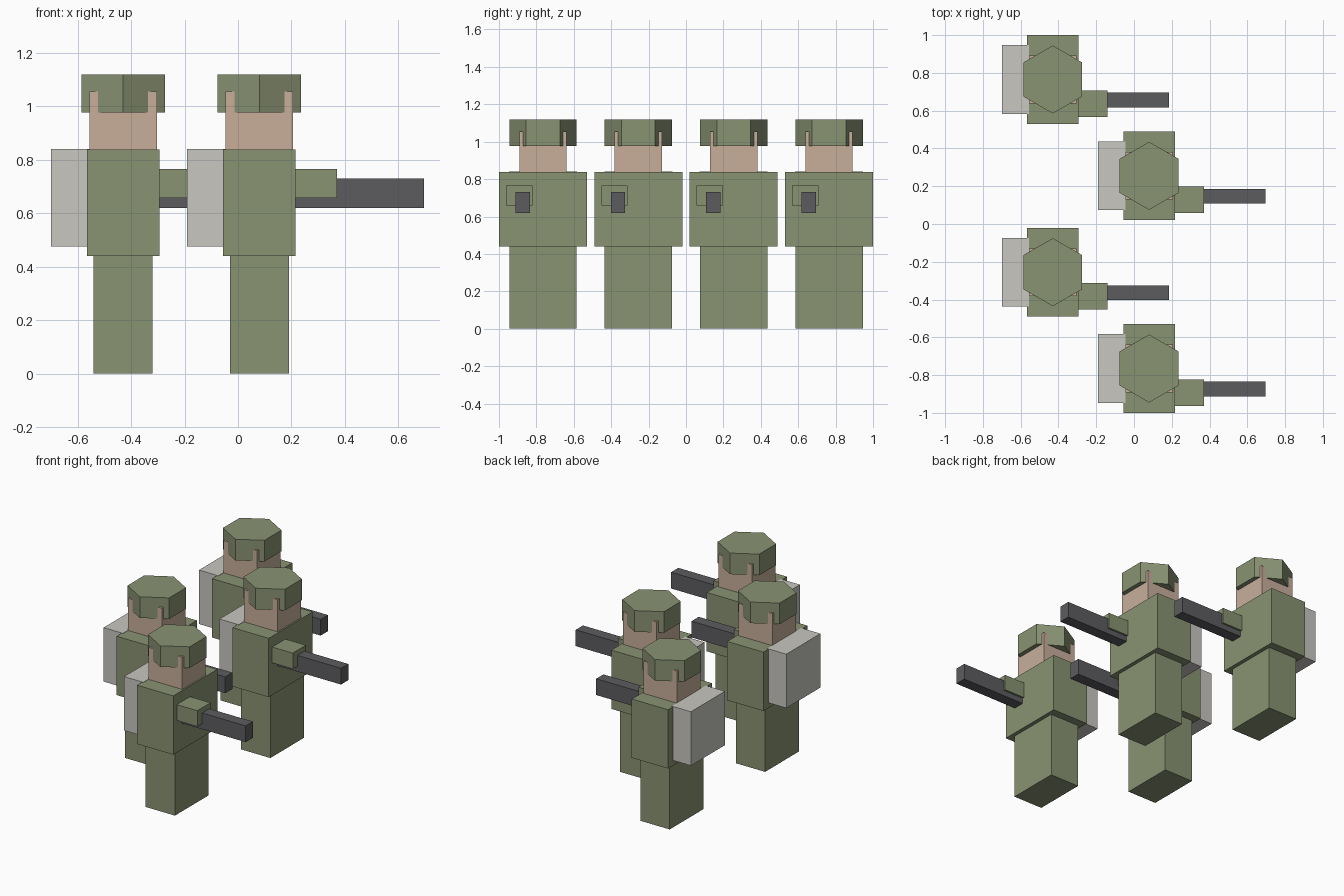
import bpy
import math

cube = bpy.data.objects.get("Cube")
if cube:
    bpy.data.objects.remove(cube, do_unlink=True)


def material(name, rgb):
    mat = bpy.data.materials.new(name)
    mat.use_nodes = True
    color = (*rgb, 1.0)
    mat.diffuse_color = color
    bsdf = next(n for n in mat.node_tree.nodes if n.type == "BSDF_PRINCIPLED")
    bsdf.inputs["Base Color"].default_value = color
    return mat


OLIVE = material("olive cloth", (0.25, 0.29, 0.17))
SKIN = material("skin", (0.58, 0.43, 0.33))
GREY = material("light grey canvas", (0.58, 0.57, 0.53))
DARK = material("dark metal", (0.107, 0.107, 0.115))


def box(name, mat, origin, xs, ys, zs):
    """Box spanning the given ranges, relative to the figure's origin."""
    spans = (xs, ys, zs)
    bpy.ops.mesh.primitive_cube_add(
        size=1, location=[o + sum(s) / 2 for o, s in zip(origin, spans)])
    obj = bpy.context.object
    obj.name = name
    obj.scale = [s[1] - s[0] for s in spans]
    bpy.ops.object.transform_apply(location=False, rotation=False, scale=True)
    obj.data.materials.append(mat)


def helmet(name, origin, radius, bottom, top):
    """Hexagonal helmet with one point towards the side."""
    x, y, z = origin
    bpy.ops.mesh.primitive_cylinder_add(
        vertices=6, radius=radius, depth=top - bottom,
        location=(x, y, z + (bottom + top) / 2))
    obj = bpy.context.object
    obj.name = name
    # Make sure a corner lies on the y axis
    first = obj.data.vertices[0].co
    obj.rotation_euler.z = math.pi / 2 - math.atan2(first.y, first.x)
    obj.data.materials.append(OLIVE)


def soldier(label, x, y):
    o = (x, y, 0)
    box(f"{label}_legs", OLIVE, o, (-0.11, 0.11), (-0.18, 0.18), (0, 0.44))
    box(f"{label}_torso", OLIVE, o, (-0.136, 0.136), (-0.235, 0.235), (0.44, 0.838))
    box(f"{label}_head", SKIN, o, (-0.126, 0.126), (-0.126, 0.126), (0.83, 1.055))
    helmet(f"{label}_helmet", o, 0.18, 0.977, 1.12)
    box(f"{label}_backpack", GREY, o, (-0.27, -0.126), (-0.182, 0.182), (0.475, 0.84))
    box(f"{label}_arm", OLIVE, o, (0.12, 0.29), (-0.198, -0.057), (0.658, 0.765))
    box(f"{label}_rifle", DARK, o, (0.13, 0.616), (-0.147, -0.07), (0.62, 0.73))


# Two staggered columns of figures, all facing +x
for i in range(4):
    soldier(f"soldier_{i + 1}", 0.08 if i % 2 == 0 else -0.43, -0.765 + 0.51 * i)
